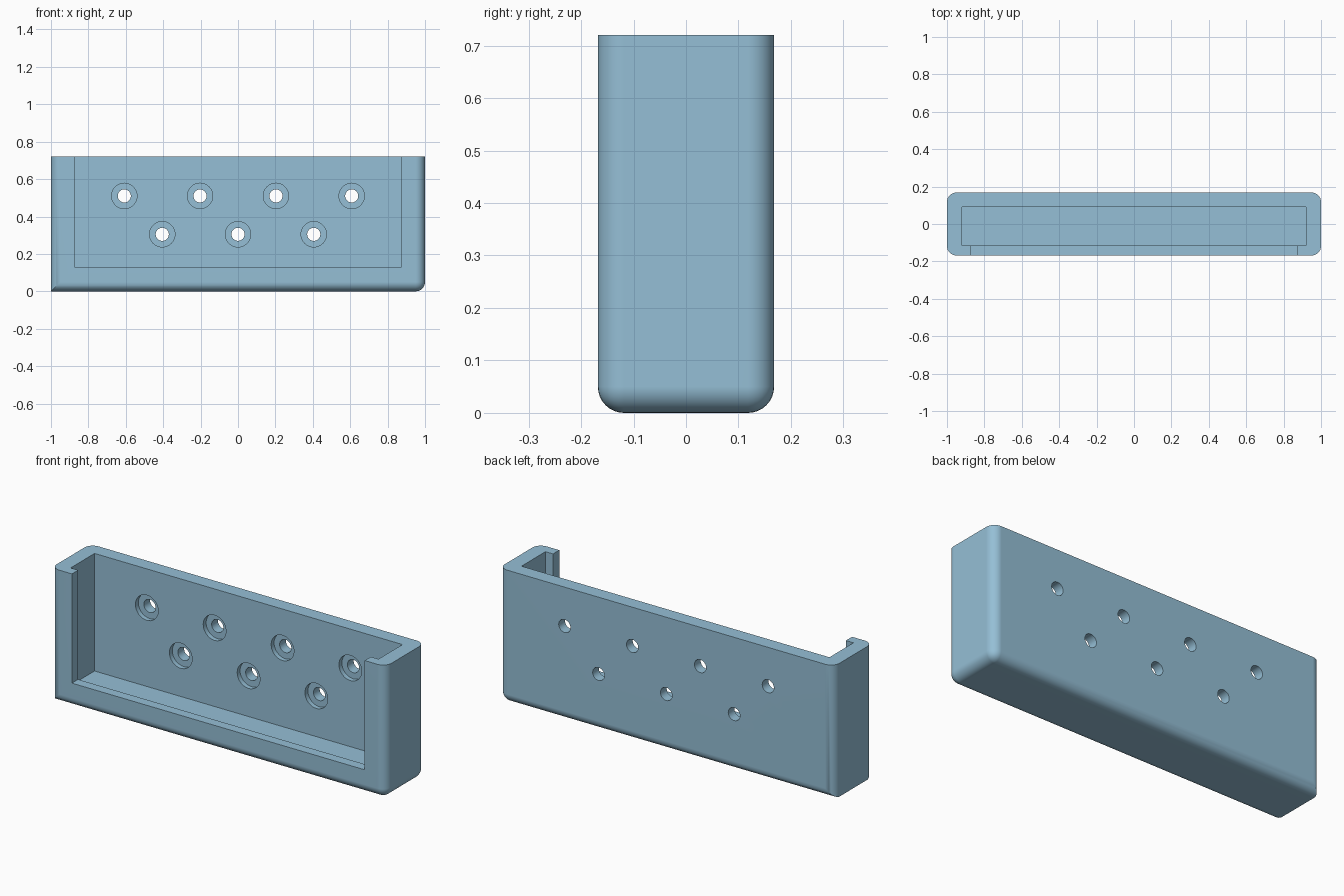
import bpy, bmesh, math
from mathutils import Matrix, Vector

cube = bpy.data.objects.get("Cube")
if cube:
    bpy.data.objects.remove(cube, do_unlink=True)

HALF_X, HALF_Y, HEIGHT, RADIUS = 1.0, 0.168, 0.72, 0.05
BACK_WALL = 0.09        # inner face of the back wall

blue = bpy.data.materials.new("soft blue")
blue.use_nodes = True
colour = (0.30, 0.52, 0.67, 1)
blue.diffuse_color = colour
blue.node_tree.nodes["Principled BSDF"].inputs["Base Color"].default_value = colour


def make_object(name, bm):
    mesh = bpy.data.meshes.new(name)
    bm.to_mesh(mesh)
    bm.free()
    mesh.materials.append(blue)
    obj = bpy.data.objects.new(name, mesh)
    bpy.context.collection.objects.link(obj)
    return obj


def box_mesh(low, high):
    low, high = Vector(low), Vector(high)
    bm = bmesh.new()
    bmesh.ops.create_cube(bm, size=1, matrix=Matrix.Translation((low + high) / 2)
                          @ Matrix.Diagonal((*(high - low), 1)))
    return bm


def hole_cutter(name, x, z, radius, y0, y1):
    bm = bmesh.new()
    place = Matrix.Translation((x, (y0 + y1) / 2, z)) @ Matrix.Rotation(math.pi / 2, 4, 'X')
    bmesh.ops.create_cone(bm, cap_ends=True, segments=40, radius1=radius,
                          radius2=radius, depth=y1 - y0, matrix=place)
    return make_object(name, bm)


def cut(target, cutter):
    cutter.hide_render = True
    mod = target.modifiers.new("cut", 'BOOLEAN')
    mod.operation, mod.solver, mod.object = 'DIFFERENCE', 'EXACT', cutter
    bpy.context.view_layer.objects.active = target
    bpy.ops.object.modifier_apply(modifier=mod.name)
    bpy.data.objects.remove(cutter, do_unlink=True)


# Outer shell: round every upright edge and the bottom edges except the one at -x
bm = box_mesh((-HALF_X, -HALF_Y, 0), (HALF_X, HALF_Y, HEIGHT))
rounded = []
for e in bm.edges:
    a, b = (v.co for v in e.verts)
    upright = abs(a.z - b.z) > 0.1
    bottom = max(a.z, b.z) < 0.01
    left_out = max(a.x, b.x) < -0.9
    if upright or (bottom and not left_out):
        rounded.append(e)
bmesh.ops.bevel(bm, geom=rounded, offset=RADIUS, offset_type='OFFSET',
                segments=8, profile=0.5, affect='EDGES')
body = make_object("tray_body", bm)

# Inner pocket, open at the top, and the front window that leaves a narrow lip
cut(body, make_object("pocket_cutter", box_mesh((-0.92, -0.115, 0.085), (0.92, BACK_WALL, 1))))
cut(body, make_object("window_cutter", box_mesh((-0.875, -0.3, 0.13), (0.875, -0.05, 1))))

# Two staggered rows of counterbored screw holes through the back wall
holes = [(x, 0.51) for x in (-0.608, -0.203, 0.203, 0.608)]
holes += [(x, 0.305) for x in (-0.405, 0, 0.405)]
for x, z in holes:
    cut(body, hole_cutter("counterbore_cutter", x, z, 0.068, 0.0, BACK_WALL + 0.025))
    cut(body, hole_cutter("hole_cutter", x, z, 0.035, 0.0, 0.3))

# Smooth rounds with crisp edges
bpy.ops.object.select_all(action='DESELECT')
body.select_set(True)
bpy.context.view_layer.objects.active = body
bpy.ops.object.shade_smooth_by_angle(angle=math.radians(30))
weighted = body.modifiers.new("clean_normals", 'WEIGHTED_NORMAL')
weighted.keep_sharp = True
